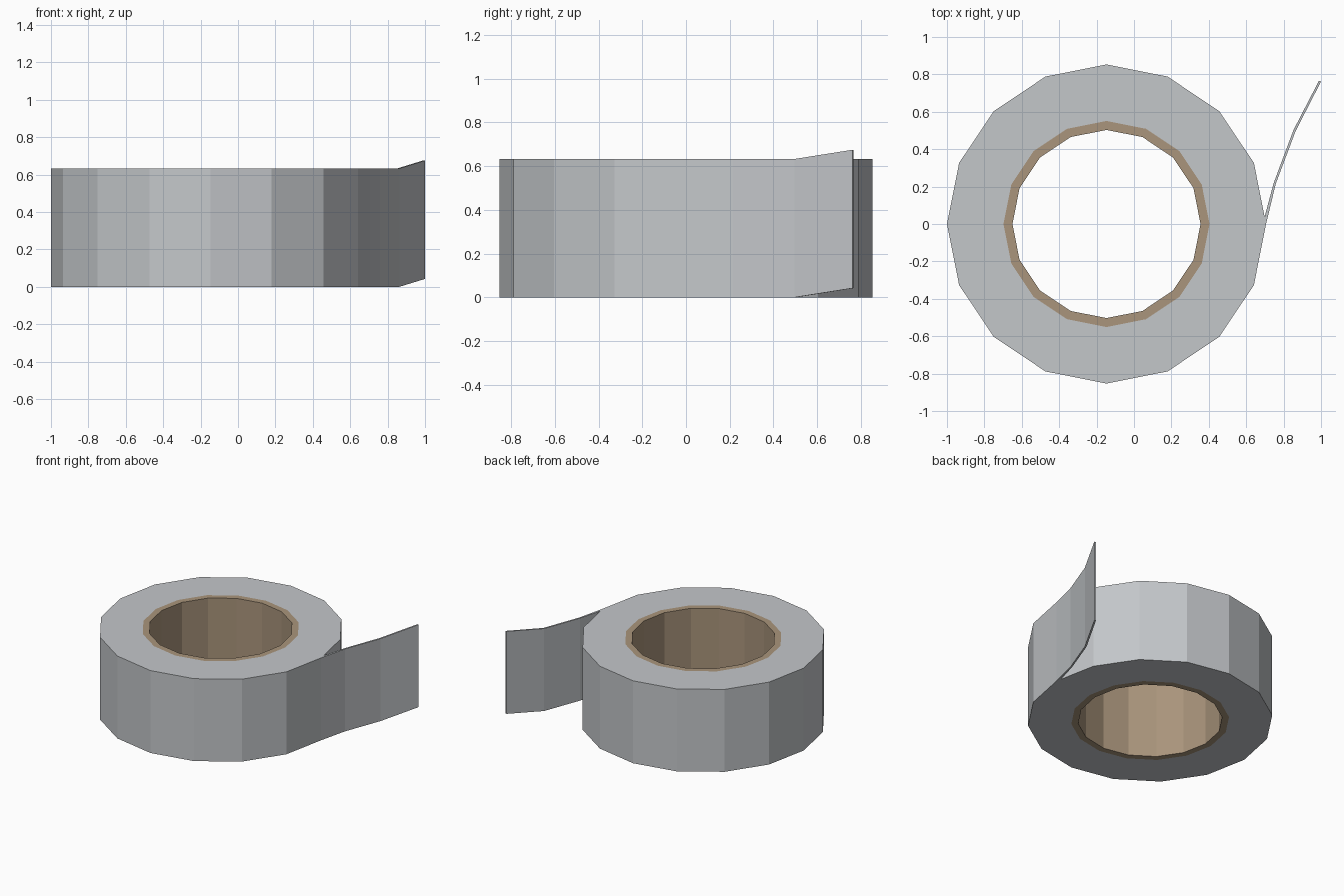
import bpy, bmesh, math

if "Cube" in bpy.data.objects:
    bpy.data.objects.remove(bpy.data.objects["Cube"])

SIDES, CENTRE_X, HEIGHT = 16, -0.147, 0.633
OUTER, JOIN, HOLE = 0.853, 0.551, 0.503


def material(name, rgb):
    mat = bpy.data.materials.new(name)
    mat.use_nodes = True
    mat.diffuse_color = (*rgb, 1)
    mat.node_tree.nodes["Principled BSDF"].inputs["Base Color"].default_value = (*rgb, 1)
    return mat


def finish(name, bm, mat):
    mesh = bpy.data.meshes.new(name)
    bm.to_mesh(mesh)
    bm.free()
    mesh.materials.append(mat)
    obj = bpy.data.objects.new(name, mesh)
    bpy.context.collection.objects.link(obj)
    return obj


def lathe(name, profile, mat):
    """Turn an open (radius, z) profile around the roll axis."""
    bm = bmesh.new()
    rings = []
    for i in range(SIDES):
        a = math.tau * i / SIDES
        rings.append([bm.verts.new((r * math.cos(a), r * math.sin(a), z)) for r, z in profile])
    for i, ring in enumerate(rings):
        following = rings[(i + 1) % SIDES]
        for k in range(len(profile) - 1):
            bm.faces.new((ring[k], following[k], following[k + 1], ring[k + 1]))
    obj = finish(name, bm, mat)
    obj.location.x = CENTRE_X
    return obj


grey = material("tape grey", (0.55, 0.57, 0.59))
tan = material("cardboard tan", (0.40, 0.30, 0.20))

# Wound tape and cardboard core, flush with each other at both ends
lathe("tape_roll", [(JOIN, 0), (OUTER, 0), (OUTER, HEIGHT), (JOIN, HEIGHT)], grey)
lathe("cardboard_core", [(JOIN, HEIGHT), (HOLE, HEIGHT), (HOLE, 0), (JOIN, 0)], tan)

# Loose end of the tape: outer point, inner point and lift at each bend
path = [((0.706, 0), (0.696, 0.03), 0),
        ((0.758, 0.215), (0.747, 0.22), 0),
        ((0.864, 0.497), (0.853, 0.503), 0),
        ((1.0, 0.762), (0.989, 0.766), 0.042)]
bm = bmesh.new()
sections = []
for outer, inner, lift in path:
    corners = [(*outer, lift), (*outer, lift + HEIGHT), (*inner, lift + HEIGHT), (*inner, lift)]
    sections.append([bm.verts.new(c) for c in corners])
for a, b in zip(sections, sections[1:]):
    for k in range(4):
        n = (k + 1) % 4
        bm.faces.new((a[k], b[k], b[n], a[n]))
bm.faces.new(sections[0])
bm.faces.new(sections[-1])
bmesh.ops.recalc_face_normals(bm, faces=bm.faces)
finish("loose_tape_end", bm, grey)
